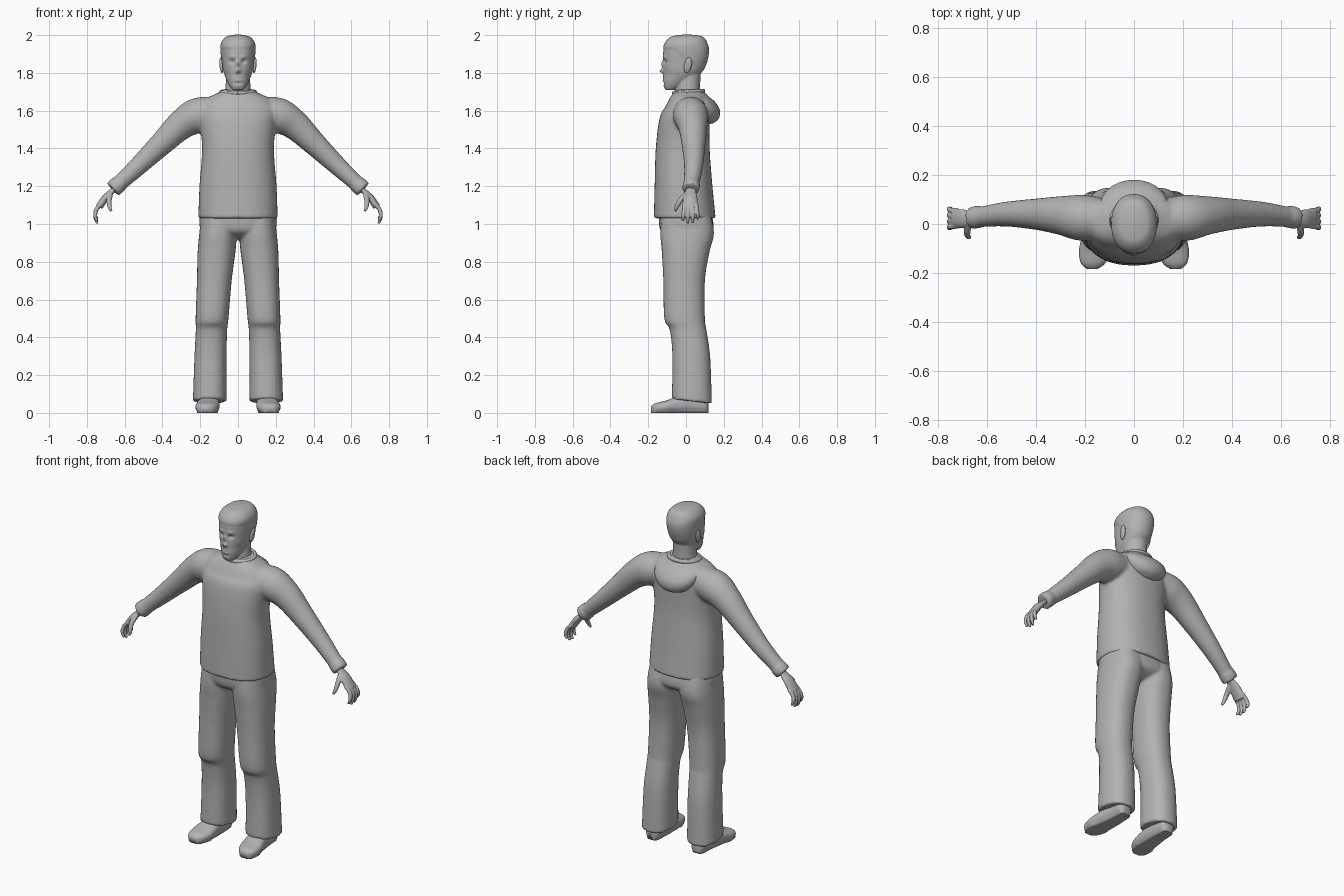
import bpy, bmesh, math
from mathutils import Vector, Matrix

if "Cube" in bpy.data.objects:
    bpy.data.objects.remove(bpy.data.objects["Cube"], do_unlink=True)

X, Y, Z = Matrix.Identity(3)
SIDES = {"left": 1, "right": -1}

grey = bpy.data.materials.new("plain grey")
grey.use_nodes = True
grey.diffuse_color = (.45, .45, .45, 1)
grey.node_tree.nodes["Principled BSDF"].inputs["Base Color"].default_value = grey.diffuse_color


def spline(rows, steps):
    """Smoothly resample a list of rings."""
    result = []
    last = len(rows) - 1
    for i in range(last):
        quad = rows[max(i - 1, 0)], rows[i], rows[i + 1], rows[min(i + 2, last)]
        for k in range(steps):
            t = k / steps
            ring = []
            for before, start, end, after in zip(*quad):
                leave, arrive = (end - before) / 2, (after - start) / 2
                gap = end - start
                bend = 3 * gap - 2 * leave - arrive
                twist = leave + arrive - 2 * gap
                ring.append(start + t * (leave + t * (bend + t * twist)))
            result.append(ring)
    return result + [rows[-1]]


def tube(bm, rows, side=Y, axis=None, power=2, sides=40, steps=5, mirror=1):
    """Closed loft through rings of (x, y, z, radius along side, other radius)."""
    rows = spline(rows, steps)
    last = len(rows) - 1
    centres = [Vector(row[:3]) for row in rows]
    rings = []
    for i, (*_, wide, thick) in enumerate(rows):
        along = axis or (centres[min(i + 1, last)] - centres[max(i - 1, 0)]).normalized()
        across = (side - along * side.dot(along)).normalized()
        up = along.cross(across)
        ring = []
        for k in range(sides):
            angle = math.tau * k / sides
            c, s = (math.copysign(abs(v) ** (2 / power), v)
                    for v in (math.cos(angle), math.sin(angle)))
            p = centres[i] + across * c * wide + up * s * thick
            ring.append(bm.verts.new((p.x * mirror, p.y, p.z)))
        rings.append(ring)
    faces = [bm.faces.new((low[k - 1], low[k], high[k], high[k - 1]))
             for low, high in zip(rings, rings[1:]) for k in range(sides)]
    faces += [bm.faces.new(rings[0]), bm.faces.new(rings[-1])]
    bmesh.ops.recalc_face_normals(bm, faces=faces)


def stack(bm, rows, lean=lambda height: 0, **options):
    """Upright loft through rings of (height, half width, front, back)."""
    tube(bm, [(lean(height), (front + back) / 2, height, (back - front) / 2, width)
              for height, width, front, back in rows], axis=Z, **options)


def limb(bm, points, thickness=1, **options):
    """Loft along (x, y, z, radius) points, optionally flattened."""
    tube(bm, [(*point, point[-1] * thickness) for point in points], **options)


def finish(name, bm, voxel=0, softness=3):
    """Make the object, smooth it and optionally fuse its shells."""
    mesh = bpy.data.meshes.new(name)
    bm.to_mesh(mesh)
    bm.free()
    mesh.materials.append(grey)
    mesh.shade_smooth()
    part = bpy.data.objects.new(name, mesh)
    bpy.context.collection.objects.link(part)
    if voxel:
        fuse = part.modifiers.new("fuse", "REMESH")
        fuse.mode, fuse.voxel_size, fuse.use_smooth_shade = "VOXEL", voxel, True
        soften = part.modifiers.new("soften", "SMOOTH")
        soften.factor, soften.iterations = .5, softness


# Head, sculpted by soft bumps of (x, z, width, height, push)
head = bmesh.new()
stack(head, [(1.71, .03, -.11, -.06), (1.74, .05, -.12, 0), (1.8, .075, -.12, .08),
             (1.86, .085, -.12, .11), (1.92, .09, -.12, .12), (1.96, .087, -.11, .11),
             (1.99, .063, -.08, .09), (2, .03, -.04, .05), (2.003, .01, 0, .01)],
      power=2.2, sides=80, steps=10)
features = {
    "brow": (.03, 1.885, .02, .01, -.006),
    "eye socket": (.03, 1.86, .013, .01, .013),
    "nose tip": (0, 1.81, .012, .011, -.023),
    "nose bridge": (0, 1.845, .01, .02, -.013),
    "lips": (0, 1.766, .02, .01, -.006),
    "mouth line": (0, 1.767, .02, .003, .006),
    "chin crease": (0, 1.745, .025, .006, .006),
    "cheek hollow": (.06, 1.79, .02, .02, .006),
}
for vert in head.verts:
    x, y, z = vert.co
    if y < 0:
        for along, height, width, tall, push in features.values():
            falloff = ((abs(x) - along) / width) ** 2 + ((z - height) / tall) ** 2
            vert.co.y += push * math.exp(-falloff)
    # Hair stands slightly proud, its edge falling toward the nape
    if z > 1.93 - .8 * min(max(y + .06, 0), .2):
        vert.co.x *= 1.03
        vert.co.y *= 1.02
stack(head, [(1.66, .076, -.055, .085), (1.72, .067, -.055, .075), (1.83, .06, -.04, .08)])
finish("head", head, voxel=.0045)

# Ears
for label, mirror in SIDES.items():
    ear = bmesh.new()
    bmesh.ops.create_uvsphere(ear, u_segments=20, v_segments=14, radius=1)
    place = Matrix.Translation((.088 * mirror, .01, 1.84))
    tilt = Matrix.Rotation(-.2, 4, "X") @ Matrix.Rotation(.1 * mirror, 4, "Y")
    ear.transform(place @ tilt @ Matrix.Diagonal((.01, .02, .042, 1)))
    finish(label + "_ear", ear)

# Sweater: body, sleeves and cuffs fused together
sweater = bmesh.new()
stack(sweater, [(1.03, .21, -.17, .157), (1.2, .204, -.166, .14), (1.4, .19, -.16, .125),
                (1.56, .205, -.14, .125), (1.62, .2, -.11, .125), (1.66, .175, -.09, .115),
                (1.69, .115, -.07, .095), (1.707, .08, -.055, .08)], power=2.3, sides=64)
for mirror in SIDES.values():
    limb(sweater, [(.1, .02, 1.59, .08), (.21, .025, 1.575, .094), (.3, .035, 1.525, .079),
                   (.4, .04, 1.43, .064), (.53, .04, 1.305, .05), (.655, .025, 1.19, .039)],
         mirror=mirror)
    limb(sweater, [(.63, .03, 1.213, .046), (.663, .025, 1.183, .046)], mirror=mirror)
finish("sweater", sweater, voxel=.009, softness=5)

# Hood hanging at the back, with a collar roll around the neck
hood = bmesh.new()
stack(hood, [(1.53, .035, .07, .137), (1.555, .085, .06, .172), (1.6, .125, .02, .18),
             (1.645, .14, -.01, .155), (1.675, .125, -.045, .12), (1.712, .083, -.052, .083)],
      sides=56)
finish("hood", hood, voxel=.007)
collar = bmesh.new()
turns = [math.tau * k / 24 for k in range(25)]
limb(collar, [(.088 * math.sin(a), .014 - .076 * math.cos(a), 1.698 - .006 * math.cos(a), .012)
              for a in turns], side=Z, sides=12, steps=2)
finish("collar", collar)

# Trousers: hips and legs fused, the hem dropping toward the heel
trousers = bmesh.new()
stack(trousers, [(1.06, .2, -.145, .135), (.98, .2, -.14, .147),
                 (.945, .13, -.115, .125), (.92, .03, -.06, .07)], power=2.4)
for mirror in SIDES.values():
    stack(trousers, [(1.06, .1, -.13, .13), (.95, .1, -.136, .148), (.85, .1, -.128, .124),
                     (.7, .092, -.12, .1), (.5, .087, -.115, .1), (.44, .083, -.086, .108),
                     (.3, .085, -.072, .128), (.065, .089, -.075, .137)],
          lean=lambda height: .1 + .05 * (1 - height ** 2), power=2.3, mirror=mirror)
for vert in trousers.verts:
    vert.co.z -= .15 * vert.co.y * max(0, 1 - vert.co.z / .3)
finish("trousers", trousers, voxel=.009, softness=4)

# Hands: flattened palm, four curled fingers and a thumb
for label, mirror in SIDES.items():
    hand = bmesh.new()
    limb(hand, [(.63, .025, 1.21, .026), (.665, .025, 1.175, .028), (.7, .022, 1.14, .038),
                (.735, .022, 1.09, .038)], thickness=.5, mirror=mirror)
    for k, length in enumerate((.085, .098, .095, .075)):
        y = .022 * k - .01
        tip = y + .004 * (k - 1.5)
        limb(hand, [(.72, y, 1.11, .01), (.748, y, 1.08, .011),
                    (.756, tip, 1.095 - length * .6, .01), (.744, tip, 1.1 - length, .007)],
             sides=14, mirror=mirror)
    limb(hand, [(.675, .005, 1.16, .014), (.682, -.03, 1.125, .014), (.68, -.05, 1.09, .011),
                (.67, -.055, 1.068, .007)], side=X, sides=14, mirror=mirror)
    finish(label + "_hand", hand, voxel=.0045, softness=2)

# Shoes: lofted heel to toe through (y, half width, half height), turned out a little
for label, mirror in SIDES.items():
    shoe = bmesh.new()
    tube(shoe, [(.15 + max(0, -y) * .11, y, height, width, height) for y, width, height in
                ((.118, .025, .035), (.1, .043, .045), (.03, .05, .047), (-.05, .058, .042),
                 (-.11, .063, .032), (-.16, .05, .026), (-.184, .022, .018))],
         side=X, axis=-Y, power=2.5, mirror=mirror)
    for vert in shoe.verts:
        if vert.co.z < .012:
            vert.co.z = 0
    finish(label + "_shoe", shoe)
